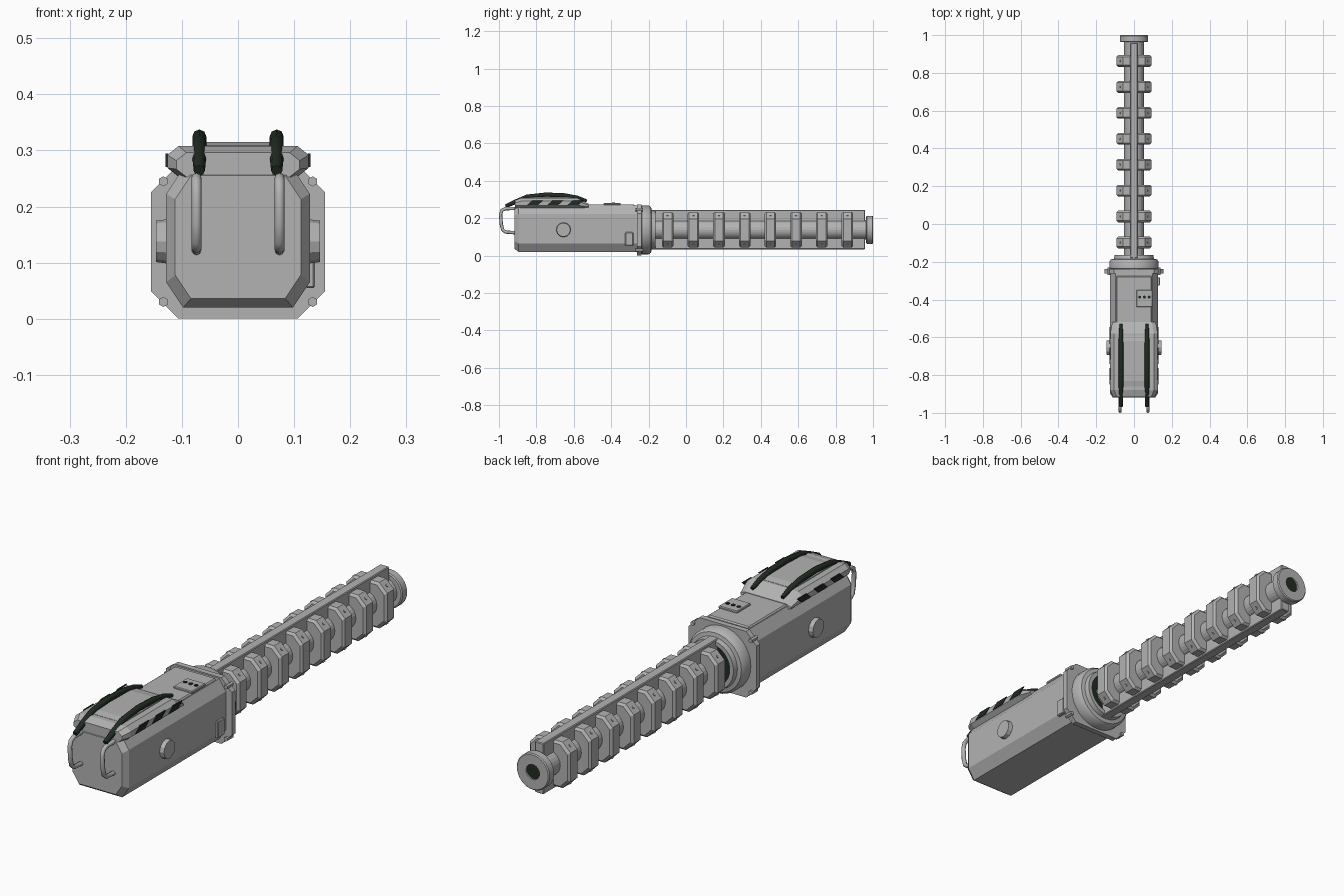
import bpy, bmesh, math
from mathutils import Matrix, Vector

cube = bpy.data.objects.get("Cube")
if cube:
    bpy.data.objects.remove(cube, do_unlink=True)


def material(name, rgb):
    m = bpy.data.materials.new(name)
    m.use_nodes = True
    m.diffuse_color = (*rgb, 1)
    m.node_tree.nodes["Principled BSDF"].inputs["Base Color"].default_value = (*rgb, 1)
    return m


GREY = material("metal grey", (0.45, 0.45, 0.45))
DARK = material("green black", (0.015, 0.025, 0.016))
AXIS = 0.138  # height of the shaft axis


def finish(name, bm, mat, smooth=False):
    bmesh.ops.recalc_face_normals(bm, faces=bm.faces)
    me = bpy.data.meshes.new(name)
    bm.to_mesh(me)
    bm.free()
    ob = bpy.data.objects.new(name, me)
    bpy.context.collection.objects.link(ob)
    me.materials.append(mat)
    if smooth:
        bpy.ops.object.select_all(action='DESELECT')
        ob.select_set(True)
        bpy.context.view_layer.objects.active = ob
        bpy.ops.object.shade_smooth_by_angle(angle=math.radians(35))
    return ob


def octagon(hx, z0, z1, cx, cz):
    """Chamfered rectangle in x and z."""
    return [(-hx + cx, z0), (hx - cx, z0), (hx, z0 + cz), (hx, z1 - cz),
            (hx - cx, z1), (-hx + cx, z1), (-hx, z1 - cz), (-hx, z0 + cz)]


def loft(name, sections, mat=GREY):
    """Skin matching x-z sections placed along y, capped at both ends."""
    bm = bmesh.new()
    rings = [[bm.verts.new((x, y, z)) for x, z in pts] for y, pts in sections]
    n = len(rings[0])
    for a, b in zip(rings, rings[1:]):
        for i in range(n):
            j = (i + 1) % n
            bm.faces.new((a[i], a[j], b[j], b[i]))
    bm.faces.new(rings[0])
    bm.faces.new(rings[-1])
    return finish(name, bm, mat)


def lathe(name, profile, mat=GREY, steps=32):
    """Spin a closed (radius, y) profile about the shaft axis."""
    bm = bmesh.new()
    verts = [bm.verts.new((r, y, AXIS)) for r, y in profile]
    edges = [bm.edges.new((verts[i - 1], verts[i])) for i in range(len(verts))]
    bmesh.ops.spin(bm, geom=verts + edges, cent=(0, 0, AXIS), axis=(0, 1, 0),
                   angle=2 * math.pi, steps=steps)
    bmesh.ops.remove_doubles(bm, verts=bm.verts, dist=0.0001)
    return finish(name, bm, mat, True)


def box(name, lo, hi, mat=GREY, bevel=0):
    bm = bmesh.new()
    size = Vector(hi) - Vector(lo)
    mid = (Vector(hi) + Vector(lo)) / 2
    bmesh.ops.create_cube(bm, size=1, matrix=Matrix.Translation(mid) @ Matrix.Diagonal((*size, 1)))
    if bevel:
        bmesh.ops.bevel(bm, geom=bm.edges[:], offset=bevel, segments=1, affect='EDGES')
    return finish(name, bm, mat)


def disc(name, centre, direction, radius, depth, mat=GREY, sides=8, taper=1.0):
    bm = bmesh.new()
    turn = Vector(direction).to_track_quat('Z', 'Y').to_matrix().to_4x4()
    bmesh.ops.create_cone(bm, cap_ends=True, segments=sides, radius1=radius,
                          radius2=radius * taper, depth=depth,
                          matrix=Matrix.Translation(centre) @ turn)
    return finish(name, bm, mat)


def tube(name, points, radius, mat, widths=None):
    cu = bpy.data.curves.new(name, 'CURVE')
    cu.dimensions = '3D'
    cu.bevel_depth = radius
    cu.bevel_resolution = 2
    cu.use_fill_caps = True
    sp = cu.splines.new('POLY')
    sp.points.add(len(points) - 1)
    for i, p in enumerate(points):
        sp.points[i].co = (*p, 1)
        sp.points[i].radius = widths[i] if widths else 1
    cu.materials.append(mat)
    ob = bpy.data.objects.new(name, cu)
    bpy.context.collection.objects.link(ob)
    bpy.ops.object.select_all(action='DESELECT')
    ob.select_set(True)
    bpy.context.view_layer.objects.active = ob
    bpy.ops.object.convert(target='MESH')
    bpy.ops.object.shade_smooth_by_angle(angle=math.radians(50))


# Housing with a bevelled front
full = octagon(0.128, 0.02, 0.268, 0.03, 0.045)
small = octagon(0.112, 0.036, 0.255, 0.028, 0.042)
loft("housing", [(-0.918, small), (-0.895, full), (-0.255, full)])

# Hood over the front half
loft("hood", [(-0.915, octagon(0.11, 0.253, 0.296, 0.018, 0.014)),
              (-0.88, octagon(0.126, 0.253, 0.308, 0.02, 0.016)),
              (-0.58, octagon(0.126, 0.253, 0.308, 0.02, 0.016)),
              (-0.52, octagon(0.115, 0.253, 0.276, 0.02, 0.008))])
loft("hood_top_plate", [(-0.86, octagon(0.075, 0.30, 0.309, 0.004, 0.002)),
                        (-0.83, octagon(0.08, 0.30, 0.315, 0.004, 0.004)),
                        (-0.62, octagon(0.08, 0.30, 0.315, 0.004, 0.004)),
                        (-0.59, octagon(0.075, 0.30, 0.309, 0.004, 0.002))])

# Rear deck with a small button panel
box("rear_deck", (-0.095, -0.53, 0.26), (0.095, -0.275, 0.274), bevel=0.005)
box("button_panel", (0.012, -0.44, 0.27), (0.098, -0.35, 0.282), bevel=0.003)
for k in range(3):
    disc(f"button_{k + 1}", (0.03 + 0.025 * k, -0.387, 0.283), (0, 0, 1), 0.008, 0.004, DARK)

for side, label in ((1, "left"), (-1, "right")):
    # Slanted vents on the hood side
    for k in range(3):
        y = -0.85 + 0.108 * k
        bm = bmesh.new()
        corners = [(y, 0.271), (y + 0.06, 0.271), (y + 0.088, 0.295), (y + 0.028, 0.295)]
        face = bm.faces.new([bm.verts.new((side * 0.124, a, b)) for a, b in corners])
        out = bmesh.ops.extrude_face_region(bm, geom=[face])
        bmesh.ops.translate(bm, vec=(side * 0.005, 0, 0),
                            verts=[v for v in out["geom"] if isinstance(v, bmesh.types.BMVert)])
        finish(f"{label}_vent_{k + 1}", bm, DARK)
    # Side knob
    disc(f"{label}_knob", (side * 0.134, -0.655, AXIS), (side, 0, 0), 0.04, 0.024, sides=12, taper=0.92)
    # Dark arched strap over the hood
    x = side * 0.069
    tube(f"{label}_strap",
         [(x, -0.965, 0.264), (x, -0.91, 0.288), (x, -0.85, 0.314), (x, -0.75, 0.325),
          (x, -0.65, 0.321), (x, -0.58, 0.309), (x, -0.53, 0.293)],
         0.0125, DARK, [0.8, 1, 1, 1, 1, 0.9, 0.6])
    # Bent front hook
    x = side * 0.074
    tube(f"{label}_hook",
         [(x, -0.91, 0.252), (x, -0.965, 0.251), (x, -0.984, 0.242), (x, -0.991, 0.22),
          (x, -0.988, 0.17), (x, -0.98, 0.138), (x, -0.965, 0.126), (x, -0.91, 0.122)],
         0.009, GREY)
    # Flange bolts
    for z in (0.03, 0.245):
        disc(f"{label}_flange_bolt", (side * 0.133, -0.25, z), (0, 1, 0), 0.009, 0.04, sides=6)

# Latch on the left side
box("latch", (0.12, -0.325, 0.055), (0.137, -0.282, 0.125), bevel=0.003)

# Flange plate and hollow round collar
plate = octagon(0.155, 0.001, 0.274, 0.048, 0.048)
loft("flange", [(-0.262, plate), (-0.239, plate)])
lathe("collar", [(0.12, -0.245), (0.131, -0.236), (0.131, -0.2), (0.122, -0.187),
                 (0.106, -0.184), (0.102, -0.164), (0.085, -0.164), (0.085, -0.245)])
disc("collar_core", (0, -0.2, AXIS), (0, 1, 0), 0.086, 0.04, DARK, sides=24)

# Shaft with top and bottom rails
disc("shaft", (0, 0.4, AXIS), (0, 1, 0), 0.052, 1.15, sides=24)
for name, z0, z1 in (("bottom_rail", 0.034, 0.1), ("top_rail", 0.178, 0.244)):
    box(name, (-0.02, -0.18, z0), (0.02, 0.958, z1), bevel=0.003)

# Eight chamfered collars along the shaft, each with bolts
for k in range(8):
    y = -0.098 + 0.1373 * k
    big = octagon(0.093, AXIS - 0.095, AXIS + 0.095, 0.036, 0.036)
    rim = octagon(0.084, AXIS - 0.086, AXIS + 0.086, 0.033, 0.033)
    loft(f"segment_{k + 1}", [(y - 0.031, rim), (y - 0.022, big), (y + 0.022, big), (y + 0.031, rim)])
    for sx in (1, -1):
        for sz in (1, -1):
            disc(f"segment_bolt_{k + 1}", (sx * 0.0755, y, AXIS + sz * 0.0775),
                 (sx, 0, sz), 0.006, 0.006, sides=6)

# End cap with a dark bore
lathe("end_cap", [(0.07, 0.963), (0.075, 0.967), (0.075, 0.996), (0.071, 1.0),
                  (0.031, 1.0), (0.031, 0.963)])
disc("end_bore", (0, 0.978, AXIS), (0, 1, 0), 0.032, 0.03, DARK, sides=16)
